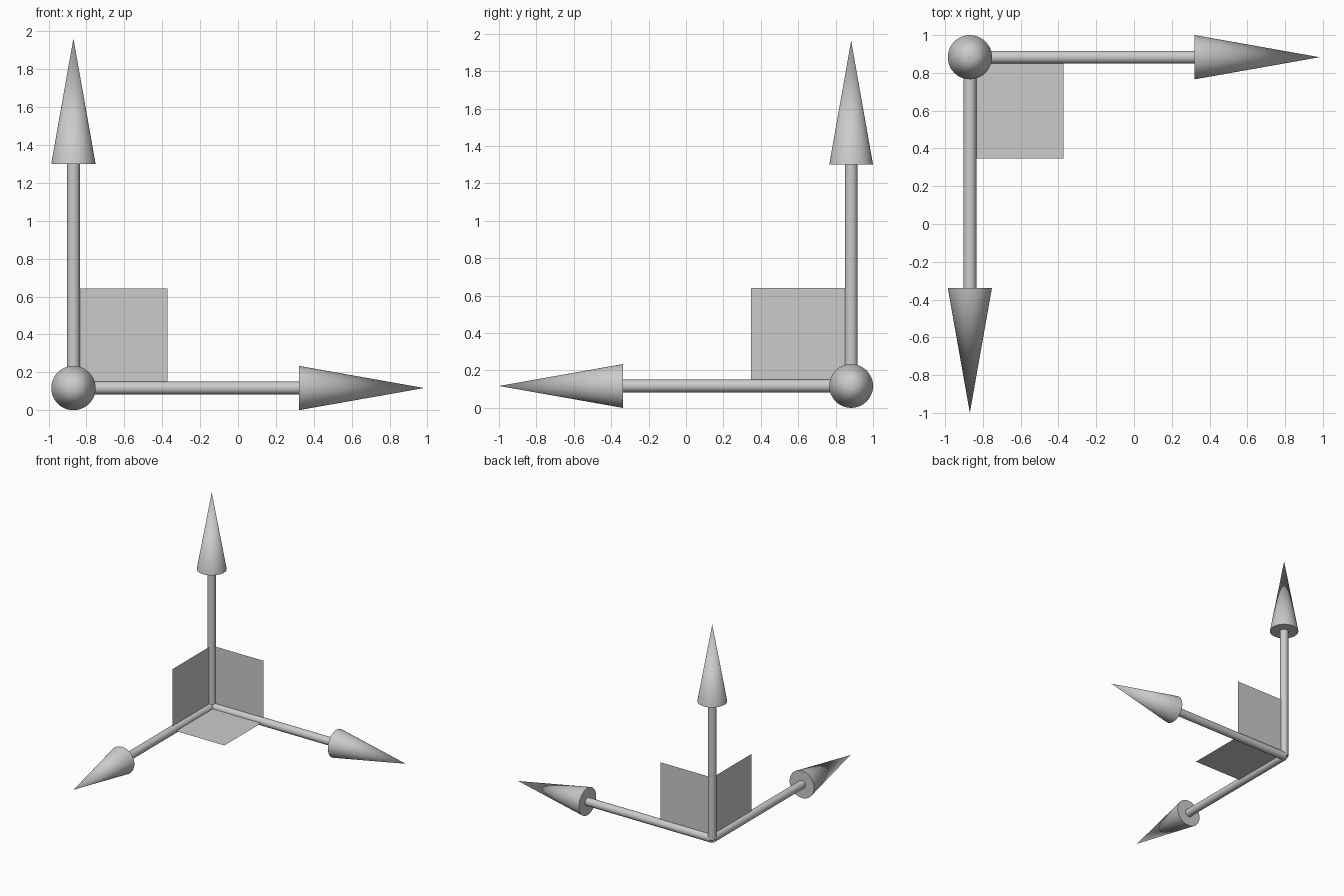
import bpy
from mathutils import Vector

if "Cube" in bpy.data.objects:
    bpy.data.objects.remove(bpy.data.objects["Cube"])

ORIGIN = Vector((-0.869, 0.883, 0.117))
SHAFT_R, HEAD_R, HEAD_LEN, SIDES = 0.034, 0.117, 0.662, 48
UP = Vector((0, 0, 1))


def rod(name, direction, start, end, r1, r2):
    """Cylinder or cone along a direction, distances measured from ORIGIN."""
    bpy.ops.mesh.primitive_cone_add(
        vertices=SIDES, radius1=r1, radius2=r2, depth=end - start,
        location=ORIGIN + direction * (start + end) / 2,
        rotation=UP.rotation_difference(direction).to_euler())
    bpy.context.object.name = name
    bpy.ops.object.shade_smooth_by_angle()


def panel(name, u, v):
    """Flat single-sided square spanned by two edge vectors at ORIGIN."""
    mesh = bpy.data.meshes.new(name)
    corners = [ORIGIN, ORIGIN + u, ORIGIN + u + v, ORIGIN + v]
    mesh.from_pydata(corners, [], [(0, 1, 2, 3)])
    bpy.context.collection.objects.link(bpy.data.objects.new(name, mesh))


# Three arrows: shaft plus conical head
for axis, direction, length in (("x", Vector((1, 0, 0)), 1.852),
                                ("y", Vector((0, -1, 0)), 1.883),
                                ("z", UP, 1.846)):
    neck = length - HEAD_LEN
    rod(axis + "_shaft", direction, 0, neck + 0.005, SHAFT_R, SHAFT_R)
    rod(axis + "_arrow_head", direction, neck, length, HEAD_R, 0)

# Plane panels between each pair of arrows
ex, ey, ez = Vector((0.496, 0, 0)), Vector((0, -0.535, 0)), Vector((0, 0, 0.525))
panel("floor_panel", ey, ex)
panel("back_panel", ex, ez)
panel("side_panel", ez, ey * 1.0)
